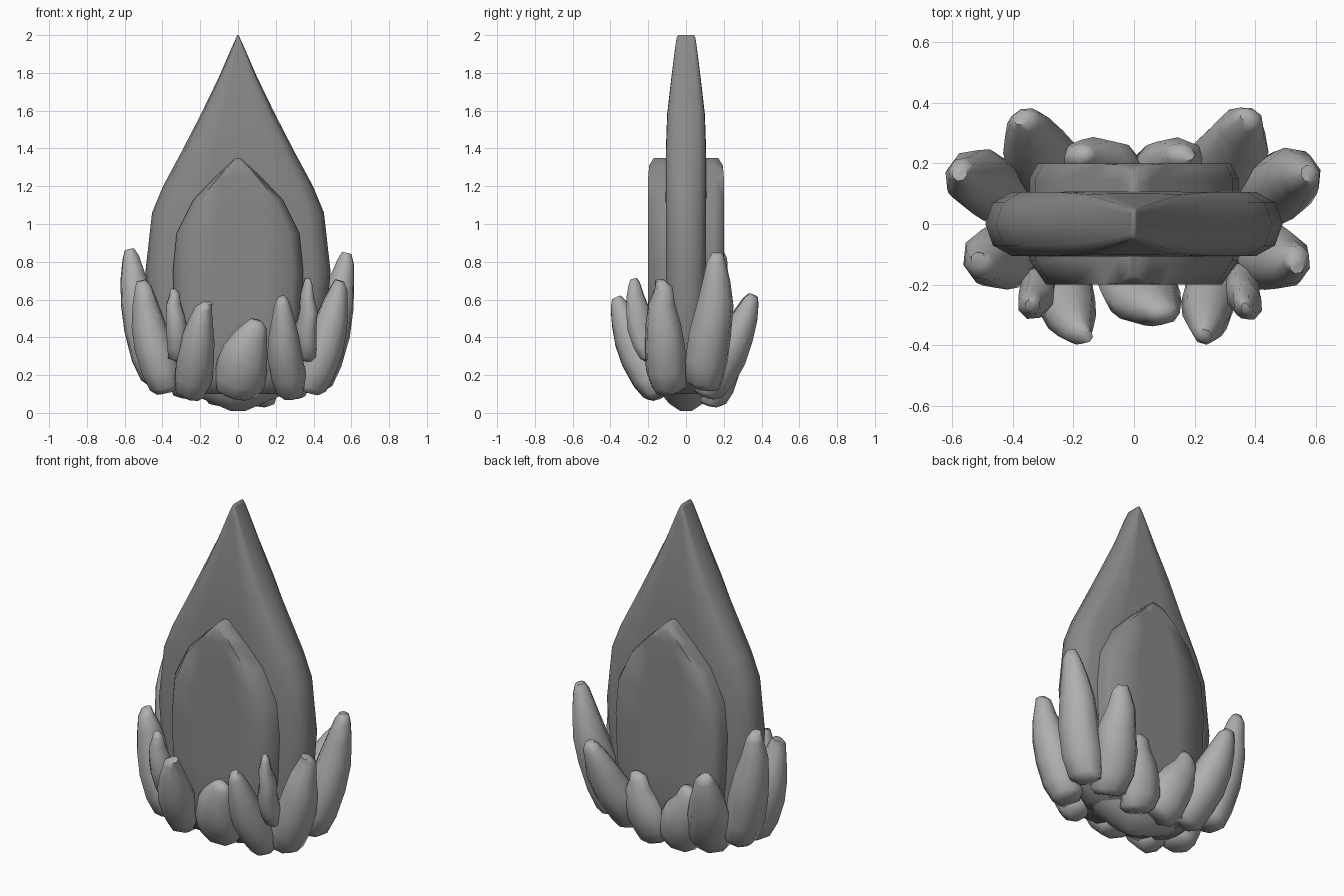
import bpy, bmesh, math, random
from mathutils import Vector

if "Cube" in bpy.data.objects:
    bpy.data.objects.remove(bpy.data.objects["Cube"])

random.seed(4)


def grey(name, v):
    m = bpy.data.materials.new(name)
    m.diffuse_color = (v, v, v, 1)
    m.use_nodes = True
    m.node_tree.nodes["Principled BSDF"].inputs["Base Color"].default_value = m.diffuse_color
    return m


DARK, LIGHT = grey("dark_stone", .25), grey("light_stone", .43)


def loft(name, rings, mat, angle):
    """Skin equal-length rings of points, capping both ends."""
    n = len(rings[0])
    bm = bmesh.new()
    vs = [[bm.verts.new(p) for p in r] for r in rings]
    bm.faces.new(vs[0])
    bm.faces.new(vs[-1])
    for a, b in zip(vs, vs[1:]):
        for i in range(n):
            j = (i + 1) % n
            bm.faces.new((a[i], a[j], b[j], b[i]))
    bmesh.ops.recalc_face_normals(bm, faces=bm.faces)
    me = bpy.data.meshes.new(name)
    bm.to_mesh(me)
    bm.free()
    me.materials.append(mat)
    ob = bpy.data.objects.new(name, me)
    bpy.context.collection.objects.link(ob)
    bpy.ops.object.select_all(action='DESELECT')
    ob.select_set(True)
    bpy.context.view_layer.objects.active = ob
    bpy.ops.object.shade_smooth_by_angle(angle=math.radians(angle))
    return ob


def slab(name, half_section, levels, mat=DARK, angle=75):
    """Mirror a half section (back to front) and stack it at (z, half width, half depth)."""
    section = half_section + [(-x, y) for x, y in reversed(half_section)]
    return loft(name, [[(x * w, y * d, z) for x, y in section] for z, w, d in levels], mat, angle)


def petal(name, base, tip, width, thick, facing, bow=0.02):
    """Faceted blunt-based petal; facing is the outward compass angle in degrees."""
    base, tip = Vector(base), Vector(tip)
    axis = (tip - base).normalized()
    a = math.radians(facing)
    out = Vector((math.cos(a), math.sin(a), 0))
    side = axis.cross(out).normalized()
    out = side.cross(axis).normalized()
    profile = [(0, .58), (.05, .86), (.2, 1), (.42, 1), (.62, .88),
               (.8, .66), (.94, .44), (1, .25)]
    rings = []
    for t, r in profile:
        c = base.lerp(tip, t) + out * bow * math.sin(math.pi * t)
        c += side * random.uniform(-.012, .012)
        rings.append([c + side * (math.cos(q) * width * r) + out * (math.sin(q) * thick * r)
                      for q in (math.tau * i / 8 for i in range(8))])
    return loft(name, rings, LIGHT, 65)


# Tall pointed body
slab("pointed_body",
     [(.4, 1), (.82, .98), (.95, .65), (1, 0), (.95, -.65), (.82, -.98), (.4, -1)],
     [(.1, .3, .09), (.2, .4, .105), (.4, .46, .108), (.75, .49, .108), (1.06, .455, .108),
      (1.2, .397, .108), (1.38, .3, .107), (1.58, .197, .1), (1.78, .1, .077), (1.93, .035, .058),
      (1.985, .01, .05), (2, .004, .042)])

# Raised panel on both faces
slab("raised_panel",
     [(.4, 1), (.92, 1), (1, .75), (1, 0), (1, -.6), (.84, -1), (.4, -1)],
     [(.1, .24, .17), (.2, .3, .2), (.5, .335, .2), (.75, .345, .2), (.95, .325, .2),
      (1.13, .235, .2), (1.25, .12, .2), (1.31, .055, .195), (1.35, .015, .17)])

# Ring of petals: base, tip, half width, half thickness, facing
petals = [
    ("front_petal_centre", (-.01, -.14, .09), (.09, -.3, .49), .135, .095, -90),
    ("front_petal_left", (-.25, -.13, .09), (-.17, -.37, .585), .1, .1, -95),
    ("front_petal_right", (.27, -.13, .09), (.225, -.37, .61), .092, .1, -85),
    ("front_petal_outer_left", (-.31, -.19, .28), (-.335, -.27, .655), .06, .07, -110),
    ("front_petal_outer_right", (.355, -.18, .28), (.36, -.28, .71), .055, .075, -70),
    ("side_petal_front_left", (-.37, -.09, .11), (-.51, -.13, .7), .11, .105, 195),
    ("side_petal_front_right", (.37, -.09, .11), (.54, -.13, .7), .11, .105, -15),
    ("side_petal_back_left", (-.42, .1, .16), (-.575, .17, .865), .11, .105, 165),
    ("side_petal_back_right", (.4, .1, .13), (.575, .17, .845), .115, .105, 15),
    ("back_petal_outer_left", (-.25, .1, .1), (-.36, .355, .62), .12, .105, 110),
    ("back_petal_outer_right", (.26, .1, .1), (.385, .355, .62), .12, .105, 70),
    ("back_petal_left", (-.05, .13, .06), (-.19, .23, .45), .125, .09, 95),
    ("back_petal_right", (.08, .13, .05), (.17, .23, .45), .12, .09, 85),
]
for args in petals:
    petal(*args)

# Rough underside closing the base
slab("base_underside",
     [(.35, 1), (.8, .75), (1, .25), (1, -.3), (.75, -.8), (.3, -1)],
     [(.01, .04, .03), (.05, .13, .09), (.1, .25, .13), (.18, .36, .16)], LIGHT, 40)
